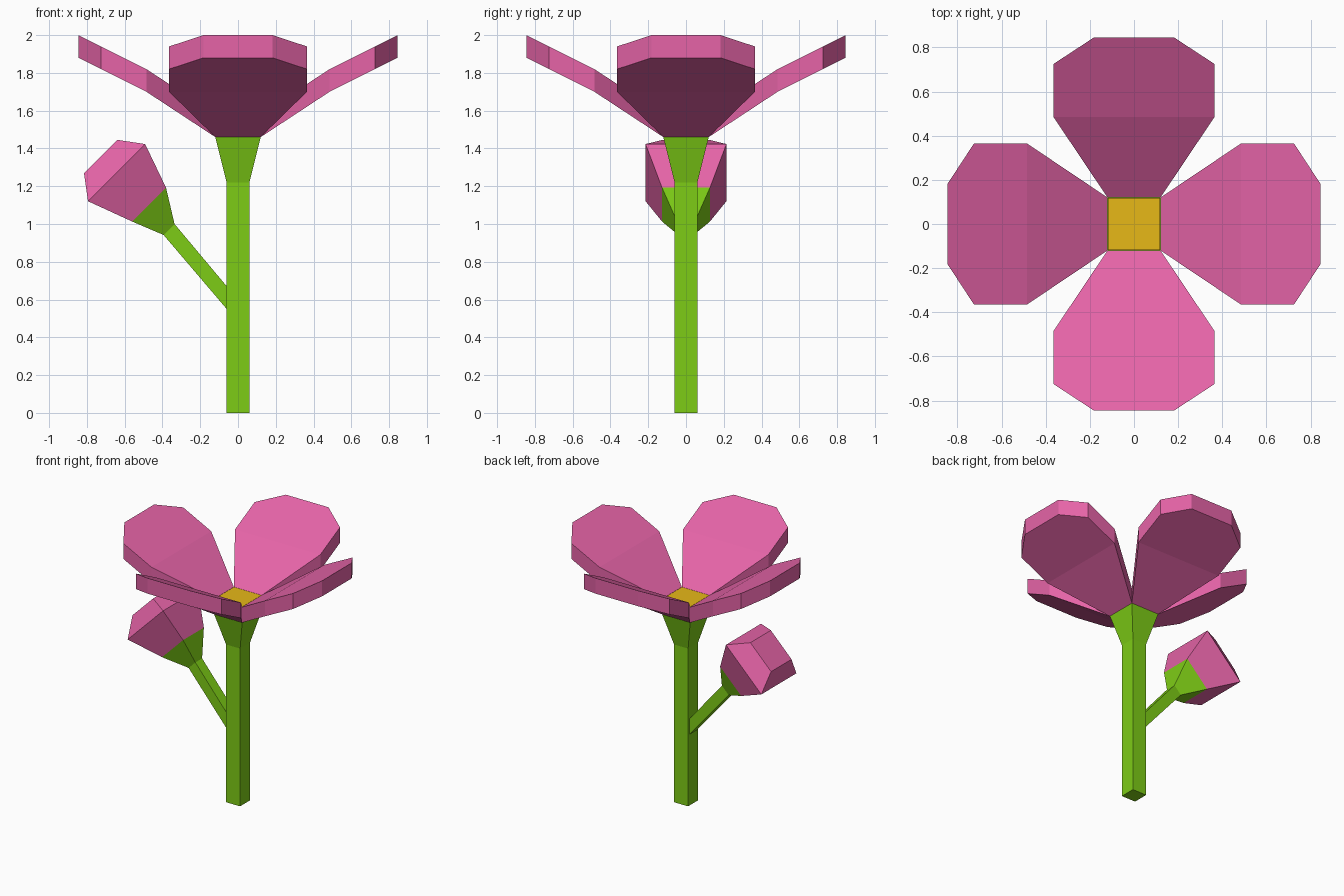
import bpy, bmesh, math
from mathutils import Vector, Matrix

if "Cube" in bpy.data.objects:
    bpy.data.objects.remove(bpy.data.objects["Cube"])


def material(name, rgb):
    m = bpy.data.materials.new(name)
    m.diffuse_color = (*rgb, 1)
    m.use_nodes = True
    m.node_tree.nodes["Principled BSDF"].inputs["Base Color"].default_value = m.diffuse_color
    return m


green = material("stem green", (0.206, 0.604, 0.008))
pink = material("petal pink", (0.79, 0.127, 0.39))
yellow = material("centre yellow", (0.81, 0.49, 0.009))


def finish(name, bm, mats):
    bmesh.ops.recalc_face_normals(bm, faces=bm.faces)
    me = bpy.data.meshes.new(name)
    bm.to_mesh(me)
    bm.free()
    for m in mats:
        me.materials.append(m)
    ob = bpy.data.objects.new(name, me)
    bpy.context.collection.objects.link(ob)
    return ob


def loft(name, rings, mats, slots=None):
    """Square tube through rings of (centre, half side vector in xz, half depth in y)."""
    bm = bmesh.new()
    loops = []
    for c, u, d in rings:
        c, u, d = Vector(c), Vector(u), Vector((0, d, 0))
        loops.append([bm.verts.new(c + a * u + b * d)
                      for a, b in ((-1, -1), (1, -1), (1, 1), (-1, 1))])
    bm.faces.new(loops[0])
    for k, (lo, hi) in enumerate(zip(loops, loops[1:])):
        for i in range(4):
            j = (i + 1) % 4
            f = bm.faces.new((lo[i], lo[j], hi[j], hi[i]))
            f.material_index = slots[k] if slots else 0
    cap = bm.faces.new(loops[-1])
    cap.material_index = slots[-1] if slots else 0
    return finish(name, bm, mats)


def upright(z, r):
    return ((0, 0, z), (r, 0, 0), r)


def tilted(x, z, r):
    s = r / math.sqrt(2)
    return ((x, 0, z), (s, 0, s), r)


# Stem with flared top, and flower centre
loft("stem", [upright(0, 0.06), upright(1.22, 0.06), upright(1.46, 0.12)], [green])
loft("flower_centre", [upright(1.46, 0.118), upright(1.58, 0.118)], [yellow])

# Side branch and bud leaning to the left
loft("branch", [((-0.03, 0, 0.575), (0, 0, 0.06), 0.041),
                tilted(-0.365, 0.971, 0.041)], [green])
loft("bud", [tilted(-0.365, 0.971, 0.041), tilted(-0.471, 1.103, 0.127),
             tilted(-0.643, 1.272, 0.214), tilted(-0.727, 1.357, 0.125)],
     [green, pink], [0, 1, 1])

# Four bent petals: (distance out, half width, underside height)
sections = [(0.12, 0.12, 1.46), (0.485, 0.365, 1.70),
            (0.725, 0.365, 1.82), (0.845, 0.182, 1.88)]
THICK = 0.12
for n, side in enumerate(("right", "back", "left", "front")):
    bm = bmesh.new()
    loops = [[bm.verts.new((x, sy * w, z + dz))
              for sy, dz in ((-1, 0), (1, 0), (1, THICK), (-1, THICK))]
             for x, w, z in sections]
    bm.faces.new(loops[0])
    bm.faces.new(loops[-1])
    for lo, hi in zip(loops, loops[1:]):
        for i in range(4):
            j = (i + 1) % 4
            bm.faces.new((lo[i], lo[j], hi[j], hi[i]))
    bm.transform(Matrix.Rotation(n * math.pi / 2, 4, 'Z'))
    finish(side + "_petal", bm, [pink])
